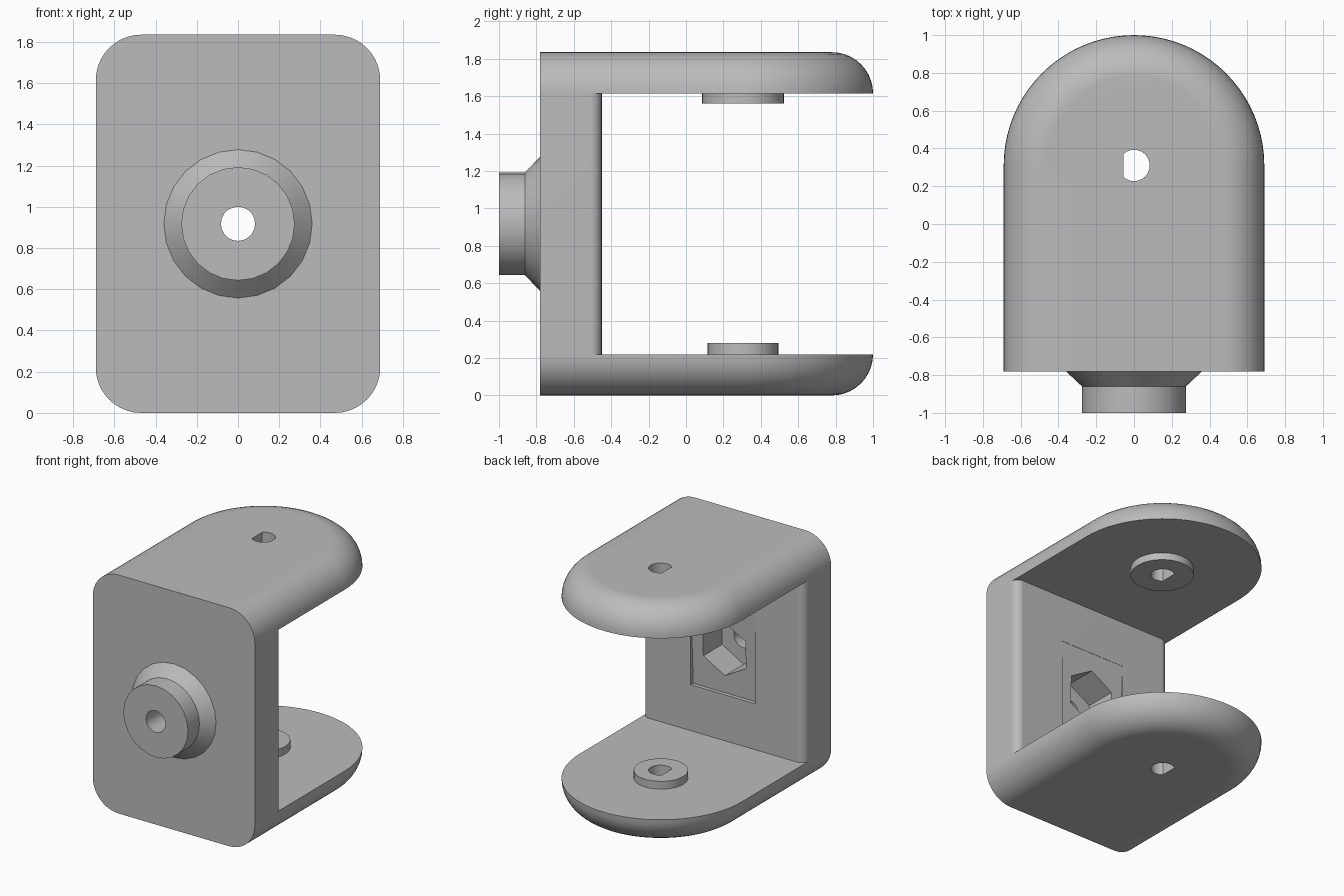
import bpy, bmesh
from math import sin, cos, pi, radians

if "Cube" in bpy.data.objects:
    bpy.data.objects.remove(bpy.data.objects["Cube"], do_unlink=True)

W = 0.69           # half width
H = 1.835          # height
T = 0.22           # arm thickness and edge rounding
FRONT, WALL = -0.78, -0.45
PIVOT = 0.31       # centre of the rounded arm ends
MID = H / 2

grey = bpy.data.materials.new("plain grey")
grey.use_nodes = True
grey.diffuse_color = (0.5, 0.5, 0.5, 1)
grey.node_tree.nodes["Principled BSDF"].inputs["Base Color"].default_value = (0.5, 0.5, 0.5, 1)

AXES = {"x": lambda u, v, h: (h, u, v),
        "y": lambda u, v, h: (u, h, v),
        "z": lambda u, v, h: (u, v, h)}


def loft(name, axis, rings):
    """Solid through 2D rings, each given as (height along axis, points)."""
    bm = bmesh.new()
    loops = [[bm.verts.new(AXES[axis](u, v, h)) for u, v in pts] for h, pts in rings]
    for a, b in zip(loops, loops[1:]):
        for i in range(len(a)):
            j = (i + 1) % len(a)
            bm.faces.new((a[i], a[j], b[j], b[i]))
    bm.faces.new(loops[0])
    bm.faces.new(loops[-1])
    bmesh.ops.recalc_face_normals(bm, faces=bm.faces)
    mesh = bpy.data.meshes.new(name)
    bm.to_mesh(mesh)
    bm.free()
    mesh.materials.append(grey)
    obj = bpy.data.objects.new(name, mesh)
    bpy.context.collection.objects.link(obj)
    return obj


def circle(r, cu, cv, n=24, start=0.0):
    return [(cu + r * cos(start + 2 * pi * i / n), cv + r * sin(start + 2 * pi * i / n))
            for i in range(n)]


def combine(target, other, operation):
    """Apply a boolean and discard the helper."""
    bpy.context.view_layer.objects.active = target
    mod = target.modifiers.new("boolean", "BOOLEAN")
    mod.operation, mod.solver, mod.object = operation, "EXACT", other
    bpy.ops.object.modifier_apply(modifier=mod.name)
    bpy.data.objects.remove(other, do_unlink=True)


def arch(inset, n=40):
    """Plan outline: straight front, semicircular back."""
    r = W - inset
    arc = [(r * cos(pi * i / n), PIVOT + r * sin(pi * i / n)) for i in range(n + 1)]
    return [(r, FRONT)] + arc + [(-r, FRONT)]


# Body: arched block with rounded top and bottom edges
steps = 10
lower = []
for i in range(steps + 1):
    a = pi / 2 * i / steps
    lower.append((T * (1 - cos(a)), arch(T * (1 - sin(a)))))
upper = [(H - h, pts) for h, pts in reversed(lower)]
bracket = loft("bracket", "z", lower + upper)

# Gap between the arms, leaving softened wall edges
R = 0.06
corner = [(W - R + R * sin(pi / 2 * i / 6), WALL - R + R * cos(pi / 2 * i / 6)) for i in range(7)]
gap = [(1, 1.2), (-1, 1.2), (-1, WALL - R)]
gap += [(-u, v) for u, v in reversed(corner)] + corner + [(1, WALL - R)]
combine(bracket, loft("gap_cutter", "z", [(T, gap), (H - T, gap)]), "DIFFERENCE")

# Front boss with a flared base
boss = [(-1.0, 0.275), (-0.86, 0.275), (FRONT, 0.36), (FRONT + 0.04, 0.36)]
combine(bracket, loft("front_boss", "y", [(h, circle(r, 0, MID)) for h, r in boss]), "UNION")

# Pivot washers on the inside of both arms
for name, r, h0, h1 in (("lower_washer", 0.19, T - 0.04, 0.28),
                        ("upper_washer", 0.22, 1.56, H - T + 0.04)):
    ring = circle(r, 0, PIVOT - 0.005, 32)
    combine(bracket, loft(name, "z", [(h0, ring), (h1, ring)]), "UNION")

# Sloping shallow recess on the inner wall
wedge = [(-0.3, 0.573), (WALL - 0.03, 0.573), (WALL - 0.002, 1.263), (-0.3, 1.263)]
combine(bracket, loft("recess_cutter", "x", [(-0.275, wedge), (0.275, wedge)]), "DIFFERENCE")

# Hexagonal nut pocket and bolt hole
nut = circle(0.21, 0, MID, 6, pi / 2)
combine(bracket, loft("nut_cutter", "y", [(-0.70, nut), (-0.3, nut)]), "DIFFERENCE")
bolt = circle(0.083, 0, MID, 20)
combine(bracket, loft("bolt_cutter", "y", [(-1.1, bolt), (-0.4, bolt)]), "DIFFERENCE")

# Flat-sided shaft hole through both arms
flat = 0.73 * pi
shaft = [(0.083 * cos(a), PIVOT + 0.083 * sin(a))
         for a in (-flat + 2 * flat * i / 18 for i in range(19))]
combine(bracket, loft("shaft_cutter", "z", [(-0.1, shaft), (2, shaft)]), "DIFFERENCE")

# Smooth curves, crisp edges
bpy.ops.object.select_all(action="DESELECT")
bracket.select_set(True)
bpy.context.view_layer.objects.active = bracket
bpy.ops.object.shade_smooth_by_angle(angle=radians(30))
weighted = bracket.modifiers.new("weighted normals", "WEIGHTED_NORMAL")
weighted.keep_sharp = True
